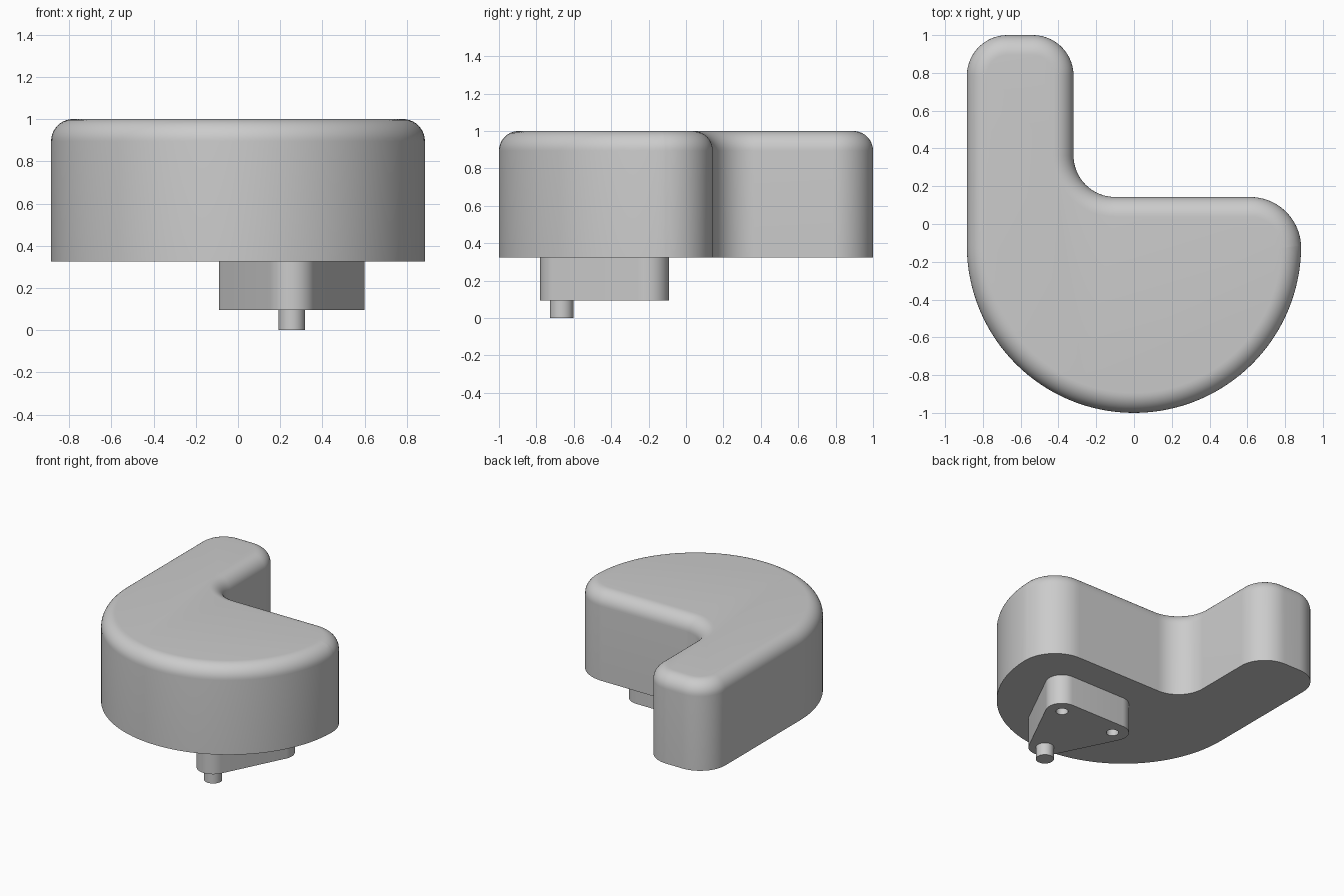
import bpy
import bmesh
from math import cos, sin, pi, radians

cube = bpy.data.objects.get("Cube")
if cube:
    bpy.data.objects.remove(cube, do_unlink=True)

grey = bpy.data.materials.new("plain grey")
grey.use_nodes = True
colour = (0.6, 0.6, 0.6, 1)
grey.diffuse_color = colour
grey.node_tree.nodes["Principled BSDF"].inputs["Base Color"].default_value = colour


def arc(cx, cy, r, start, end, steps):
    """Points on an arc, angles in degrees."""
    angles = [radians(start + (end - start) * i / steps) for i in range(steps + 1)]
    return [(cx + r * cos(a), cy + r * sin(a)) for a in angles]


def prism(name, outline, bottom, top, round_top=0):
    """Extrude a counter-clockwise outline, optionally rounding its top rim."""
    bm = bmesh.new()
    base = bm.faces.new([bm.verts.new((x, y, bottom)) for x, y in outline])
    walls = bmesh.ops.extrude_face_region(bm, geom=[base], use_keep_orig=True)
    lid = [g for g in walls["geom"] if isinstance(g, bmesh.types.BMFace)][0]
    bmesh.ops.translate(bm, verts=lid.verts[:], vec=(0, 0, top - bottom))
    if round_top:
        bmesh.ops.bevel(bm, geom=lid.edges[:], offset=round_top, segments=10,
                        profile=0.5, affect="EDGES", clamp_overlap=False)
    bmesh.ops.recalc_face_normals(bm, faces=bm.faces[:])
    mesh = bpy.data.meshes.new(name)
    bm.to_mesh(mesh)
    bm.free()
    mesh.materials.append(grey)
    obj = bpy.data.objects.new(name, mesh)
    bpy.context.collection.objects.link(obj)
    return obj


def smooth(obj):
    bpy.ops.object.select_all(action="DESELECT")
    obj.select_set(True)
    bpy.context.view_layer.objects.active = obj
    bpy.ops.object.shade_smooth_by_angle(angle=radians(35))


# Body: half disc with an arm running to the back
R = 0.885
body_outline = (
    arc(0, -0.115, R, 180, 360, 64)
    + arc(R - 0.27, -0.127, 0.27, 3, 90, 16)
    + arc(-0.1, 0.363, 0.22, 270, 180, 16)
    + arc(-0.535, 0.785, 0.215, 0, 90, 14)
    + arc(-0.67, 0.785, 0.215, 90, 180, 14)
)
body = prism("body", body_outline, 0.325, 1.0, round_top=0.105)
smooth(body)

# Mount: rounded triangle under the body
corners = [(0.255, -0.665), (0.485, -0.205), (0.025, -0.205)]
slope = 26.6
starts = [180 + slope, -slope, 90]
ends = [360 - slope, 90, 180 + slope]
mount_outline = []
for (x, y), a, b in zip(corners, starts, ends):
    mount_outline += arc(x, y, 0.115, a, b, 14)
mount = prism("mount", mount_outline, 0.095, 0.325)

# Pin holes in the two back corners of the mount
for x, y in corners[1:]:
    cutter = prism("hole_cutter", arc(x, y, 0.043, 0, 345, 23), 0.0, 0.25)
    cutter.hide_render = True
    cut = mount.modifiers.new("pin hole", "BOOLEAN")
    cut.operation = "DIFFERENCE"
    cut.solver = "EXACT"
    cut.object = cutter
    bpy.context.view_layer.objects.active = mount
    bpy.ops.object.modifier_apply(modifier=cut.name)
    bpy.data.objects.remove(cutter, do_unlink=True)
smooth(mount)

# Peg at the front corner of the mount
px, py = corners[0]
peg = prism("peg", arc(px, py, 0.063, 0, 348.75, 31), 0.0, 0.095)
smooth(peg)
